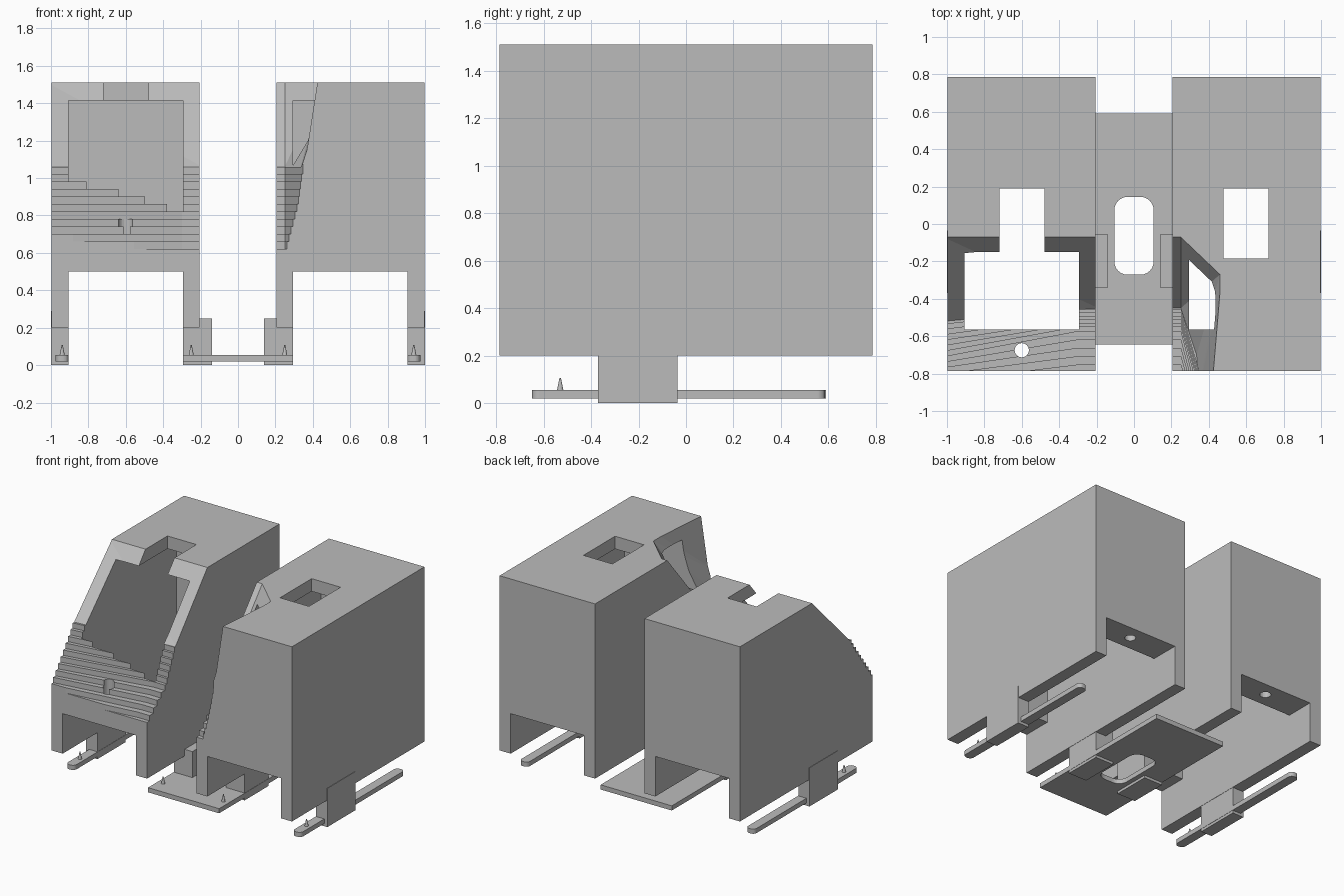
import bpy, bmesh, math
from mathutils import Vector

old = bpy.data.objects.get("Cube")
if old:
    bpy.data.objects.remove(old, do_unlink=True)

grey = bpy.data.materials.new("plain_grey")
grey.use_nodes = True
grey.diffuse_color = (0.5, 0.5, 0.5, 1)
grey.node_tree.nodes["Principled BSDF"].inputs["Base Color"].default_value = (0.5, 0.5, 0.5, 1)


def finish(name, bm):
    bmesh.ops.recalc_face_normals(bm, faces=bm.faces)
    mesh = bpy.data.meshes.new(name)
    bm.to_mesh(mesh)
    bm.free()
    mesh.materials.append(grey)
    ob = bpy.data.objects.new(name, mesh)
    bpy.context.collection.objects.link(ob)
    return ob


def hull(name, points):
    """Convex solid around a handful of points."""
    bm = bmesh.new()
    for p in points:
        bm.verts.new(p)
    bmesh.ops.convex_hull(bm, input=bm.verts)
    bmesh.ops.dissolve_limit(bm, angle_limit=0.001, verts=bm.verts, edges=bm.edges)
    return finish(name, bm)


def prism(name, outline, z0, z1):
    bm = bmesh.new()
    face = bm.faces.new([bm.verts.new((x, y, z0)) for x, y in outline])
    top = bmesh.ops.extrude_face_region(bm, geom=[face])["geom"]
    bmesh.ops.translate(bm, vec=(0, 0, z1 - z0),
                        verts=[v for v in top if isinstance(v, bmesh.types.BMVert)])
    return finish(name, bm)


def box(name, xs, ys, zs):
    x0, x1 = sorted(xs)
    return prism(name, [(x0, ys[0]), (x1, ys[0]), (x1, ys[1]), (x0, ys[1])], *zs)


def rounded(cx, cy, hx, hy, r, n=6):
    """Rounded rectangle outline."""
    pts = []
    for q, (sx, sy) in enumerate([(1, 1), (-1, 1), (-1, -1), (1, -1)]):
        for i in range(n + 1):
            a = math.pi / 2 * (q + i / n)
            pts.append((cx + sx * (hx - r) + r * math.cos(a),
                        cy + sy * (hy - r) + r * math.sin(a)))
    return pts


def cut(ob, cutter):
    cutter.hide_render = True
    mod = ob.modifiers.new("cut", 'BOOLEAN')
    mod.operation = 'DIFFERENCE'
    mod.solver = 'EXACT'
    mod.object = cutter
    bpy.context.view_layer.objects.active = ob
    bpy.ops.object.modifier_apply(modifier=mod.name)
    bpy.data.objects.remove(cutter, do_unlink=True)


def along(z, table):
    """Piecewise linear lookup."""
    for (z0, v0), (z1, v1) in zip(table, table[1:]):
        if z <= z1:
            return v0 + (v1 - v0) * (z - z0) / (z1 - z0)
    return table[-1][1]


# Two hollow housings with floor channel, roof window and screw holes
housings = {}
for side, s in (("right", -1), ("left", 1)):
    h = box(side + "_housing", (s * 0.205, s * 0.997), (-0.785, 0.785), (0.2, 1.51))
    cut(h, box("channel", (s * 0.295, s * 0.905), (-0.9, 0.9), (0.1, 0.5)))
    cut(h, box("cavity", (s * 0.295, s * 0.905), (-0.565, 0.565), (0.4, 1.415)))
    cut(h, box("window", (s * 0.478, s * 0.718), (-0.185, 0.19), (1.35, 1.6)))
    for y in (-0.675, 0.675):
        cut(h, prism("screw_hole", rounded(s * 0.6, y, 0.038, 0.038, 0.0379), 0.45, 0.85))
    housings[side] = h

# Sloped opening across the front of the right housing
F = -0.9
cut(housings["right"], hull("slope", [
    (x, y, z) for x, low in ((-1.02, -0.52), (-0.19, -0.45))
    for y, z in ((low, 1.06), (-0.07, 1.51), (-0.07, 1.6), (F, 1.6), (F, 1.06))]))

# Chamfered inner corner of the left housing
rim = [(0.19, -0.07), (0.25, -0.07), (0.46, -0.27), (0.46, -0.36), (0.415, F), (0.19, F)]
foot = [(0.19, -0.45), (0.25, -0.45), (0.335, -0.7), (0.345, F), (0.19, F)]
cut(housings["left"], hull("corner", [(x, y, 1.06) for x, y in foot]
                           + [(x, y, z) for x, y in rim for z in (1.51, 1.6)]))

# Terraced steps below both cuts
inner = [(0.6, -0.8), (0.81, -0.565), (1.08, -0.44)]
outer = [(0.6, -0.88), (0.7, -0.785), (1.0, -0.565), (1.08, -0.51)]
reach = [(0.6, 0.25), (0.86, 0.32), (1.08, 0.352)]
STEP = 0.04
for i in range(11):
    z = 0.621 + i * STEP
    mid = z + STEP / 2
    yi, yo, xr = along(mid, inner), along(mid, outer), along(mid, reach)
    top = 1.07 + i * 0.0005
    cut(housings["right"], prism("step", [(-1.02, -1), (-0.19, -1), (-0.19, yi),
                                          (-0.3, yi), (-1.02, yo)], z, top))
    cut(housings["left"], prism("step", [(0.19, -1), (xr, -1), (xr, -0.785),
                                         (0.25, yi), (0.19, yi)], z, top))

# Slotted base plate between the housings
plate = box("base_plate", (-0.295, 0.295), (-0.645, 0.59), (0.02, 0.055))
cut(plate, prism("slot", rounded(0, -0.063, 0.105, 0.208, 0.07), 0, 0.1))

# Posts, side rails and small spikes
for side, s in (("right", -1), ("left", 1)):
    box(side + "_inner_post", (s * 0.14, s * 0.293), (-0.34, -0.055), (0, 0.25))
    box(side + "_outer_post", (s * 0.907, s), (-0.37, -0.035), (0, 0.29))
    prism(side + "_rail", rounded(s * 0.94, -0.032, 0.035, 0.617, 0.03), 0.02, 0.055)
    for part, x in (("inner", 0.25), ("outer", 0.94)):
        bm = bmesh.new()
        bmesh.ops.create_cone(bm, cap_ends=True, segments=12, radius1=0.014,
                              radius2=0.003, depth=0.055)
        bmesh.ops.translate(bm, verts=bm.verts, vec=Vector((s * x, -0.53, 0.079)))
        finish(side + "_" + part + "_spike", bm)
